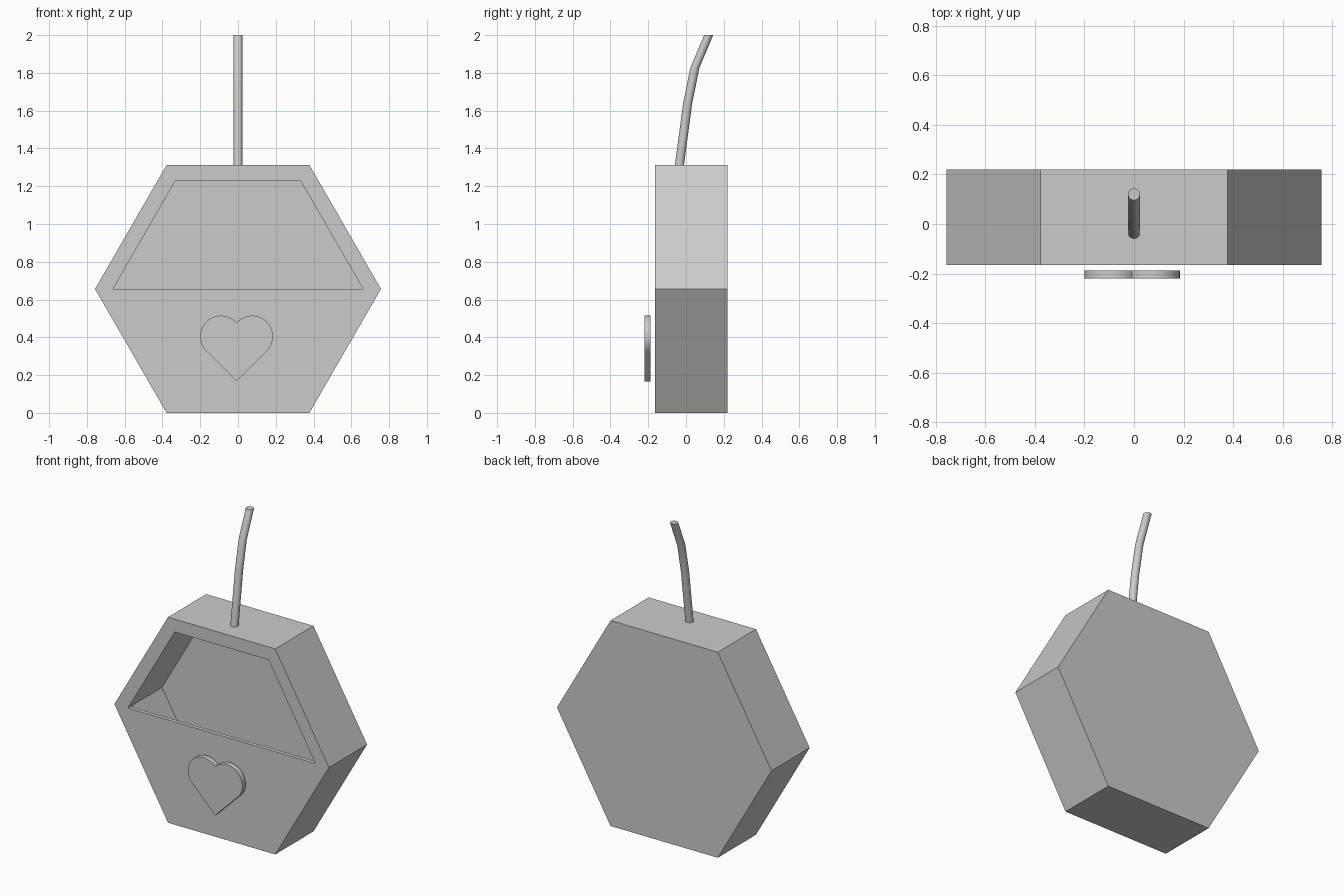
import bpy, bmesh
from math import sin, cos, pi, acos, radians

if "Cube" in bpy.data.objects:
    bpy.data.objects.remove(bpy.data.objects["Cube"])


def make(name, verts, faces, smooth=None):
    bm = bmesh.new()
    vs = [bm.verts.new(v) for v in verts]
    for f in faces:
        bm.faces.new([vs[i] for i in f])
    bmesh.ops.recalc_face_normals(bm, faces=bm.faces)
    me = bpy.data.meshes.new(name)
    bm.to_mesh(me)
    bm.free()
    ob = bpy.data.objects.new(name, me)
    bpy.context.collection.objects.link(ob)
    if smooth:
        bpy.ops.object.select_all(action='DESELECT')
        ob.select_set(True)
        bpy.context.view_layer.objects.active = ob
        bpy.ops.object.shade_smooth_by_angle(angle=radians(smooth))
    return ob


def loft(name, rings, smooth):
    n = len(rings[0])
    verts = [p for r in rings for p in r]
    faces = [(k * n + i, k * n + (i + 1) % n, (k + 1) * n + (i + 1) % n, (k + 1) * n + i)
             for k in range(len(rings) - 1) for i in range(n)]
    faces += [range(n), range(len(verts) - n, len(verts))]
    return make(name, verts, faces, smooth)


# Hollow hexagonal body: corner 0 is right, counting anticlockwise in the front view
CZ = 0.656


def hexagon(r, y):
    return [(r * cos(k * pi / 3), y, CZ + r * sin(k * pi / 3)) for k in range(6)]


R, r = 0.757, 0.662
front, back, panel_back, floor = -0.165, 0.22, -0.14, 0.18
verts = hexagon(R, front) + hexagon(R, back) + hexagon(r, panel_back) + hexagon(r, floor)
verts += hexagon(r, front)[:4]                       # front rim of the upper opening
faces = [range(6, 12), range(18, 24)]                # back and cavity back
for i in range(6):
    j = (i + 1) % 6
    faces += [(i, j, 6 + j, 6 + i), (12 + i, 12 + j, 18 + j, 18 + i)]
for i in range(3):                                   # frame and opening walls
    faces += [(i, i + 1, 25 + i, 24 + i), (24 + i, 25 + i, 13 + i, 12 + i)]
faces += [(0, 24, 27, 3, 4, 5), (24, 27, 15, 12), (12, 15, 16, 17)]  # lower pocket panel
make("hexagon_body", verts, faces)

# Heart plaque in front of the pocket
hx, lobe, hr, hz = -0.0075, 0.0825, 0.11, 0.405
end = pi - acos(lobe / hr)
half = [(lobe + hr * cos(a), hz + hr * sin(a))
        for a in (-pi / 4 + (end + pi / 4) * i / 20 for i in range(21))]
outline = [(0, hz - lobe - hr * 2 ** 0.5)] + half + [(-x, z) for x, z in half[-2::-1]]
loft("heart", [[(hx + x, y, z) for x, z in outline] for y in (-0.22, -0.187)], 30)

# Bent hanging stem with level ends
path = [(-0.035, 1.31), (0.009, 1.64), (0.047, 1.827), (0.12, 2.0)]
loft("stem", [[(0.024 * cos(a), y + 0.024 * sin(a), z)
               for a in (2 * pi * i / 24 for i in range(24))] for y, z in path], 30)
